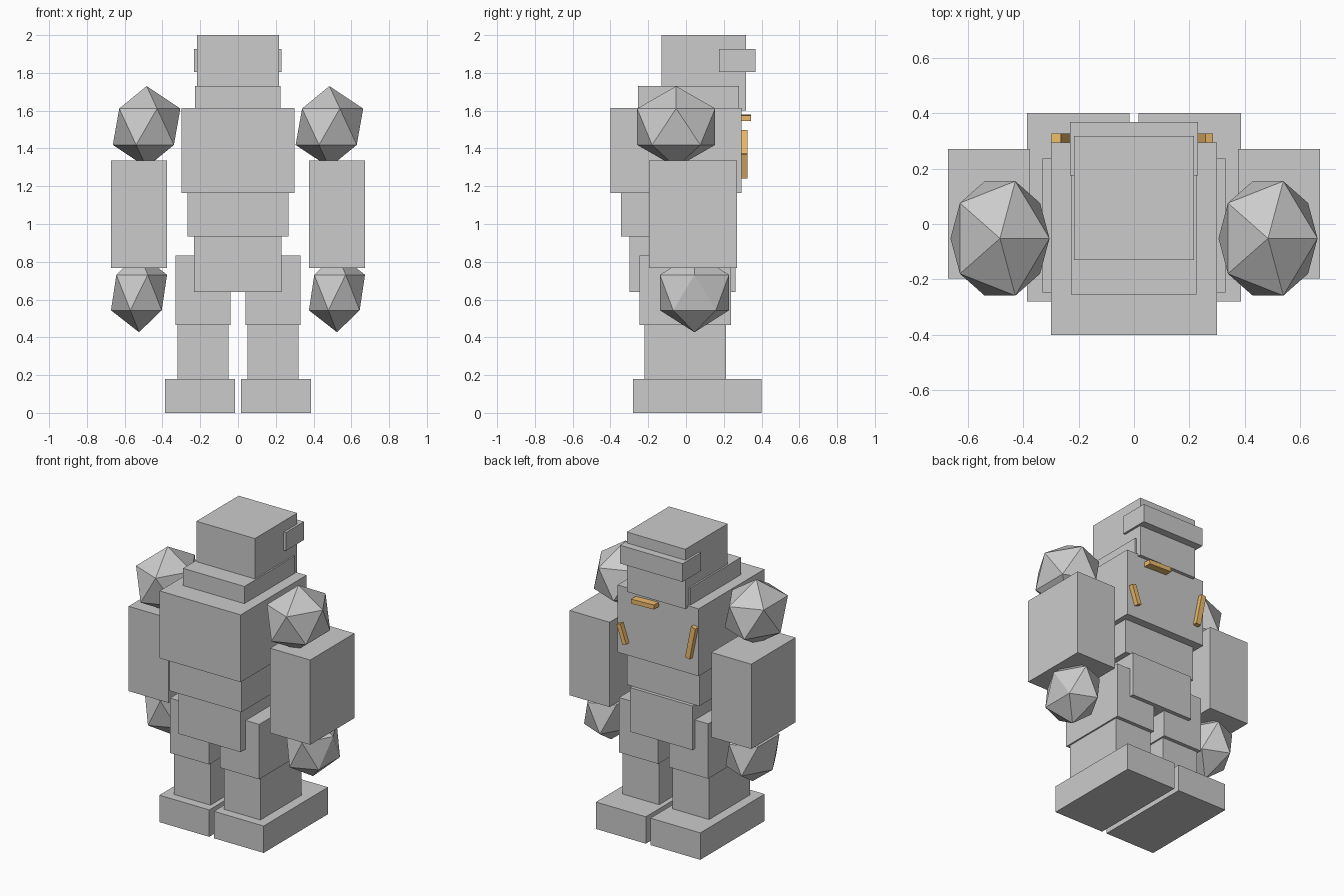
import bpy, math

if "Cube" in bpy.data.objects:
    bpy.data.objects.remove(bpy.data.objects["Cube"])

gold = bpy.data.materials.new("gold")
gold.diffuse_color = (0.85, 0.5, 0.15, 1)
gold.use_nodes = True
gold.node_tree.nodes["Principled BSDF"].inputs["Base Color"].default_value = gold.diffuse_color


def box(name, x, y, z):
    """Axis-aligned block from (min, max) ranges."""
    r = (x, y, z)
    bpy.ops.mesh.primitive_cube_add(size=1, location=[(a + b) / 2 for a, b in r])
    ob = bpy.context.object
    ob.name = name
    ob.scale = [b - a for a, b in r]
    return ob


def pair(name, x, y, z):
    box(name + "_right", x, y, z)
    box(name + "_left", (-x[1], -x[0]), y, z)


def ball(name, loc, radii):
    bpy.ops.mesh.primitive_ico_sphere_add(subdivisions=1, radius=1, location=loc)
    ob = bpy.context.object
    ob.name = name
    ob.scale = radii


def strip(name, top, bottom, y, width):
    """Thin gold bar on the chest panel between two (x, z) points."""
    dx, dz = top[0] - bottom[0], top[1] - bottom[1]
    cx, cz = (top[0] + bottom[0]) / 2, (top[1] + bottom[1]) / 2
    h = math.hypot(dx, dz) / 2
    ob = box(name, (cx - width / 2, cx + width / 2), y, (cz - h, cz + h))
    ob.rotation_euler.y = math.atan2(dx, dz)
    ob.data.materials.append(gold)


# Legs
pair("foot", (0.017, 0.386), (-0.28, 0.40), (0, 0.18))
pair("lower_leg", (0.05, 0.32), (-0.22, 0.213), (0.18, 0.465))
pair("thigh", (0.04, 0.33), (-0.247, 0.237), (0.465, 0.832))

# Torso
box("pelvis", (-0.232, 0.23), (-0.30, 0.263), (0.64, 0.935))
box("waist", (-0.267, 0.267), (-0.345, 0.24), (0.935, 1.165))
box("chest", (-0.30, 0.30), (-0.40, 0.295), (1.165, 1.615))
box("collar", (-0.228, 0.226), (-0.255, 0.28), (1.60, 1.73))

# Head and visor
box("head", (-0.217, 0.216), (-0.13, 0.317), (1.60, 2.0))
box("visor", (-0.232, 0.231), (0.175, 0.368), (1.805, 1.927))

# Arms with faceted shoulders and hands
pair("arm", (0.376, 0.672), (-0.197, 0.27), (0.768, 1.335))
for side, s in (("right", 1), ("left", -1)):
    ball("shoulder_" + side, (0.484 * s, -0.052, 1.515), (0.2, 0.243, 0.215))
    ball("hand_" + side, (0.524 * s, 0.045, 0.637), (0.166, 0.215, 0.21))

# Gold trim on the chest
strip("trim_right", (0.272, 1.372), (0.228, 1.246), (0.28, 0.326), 0.03)
strip("trim_left", (-0.281, 1.495), (-0.238, 1.28), (0.28, 0.326), 0.034)
strip("trim_neck", (0.165, 1.56), (-0.005, 1.566), (0.29, 0.345), 0.03)
